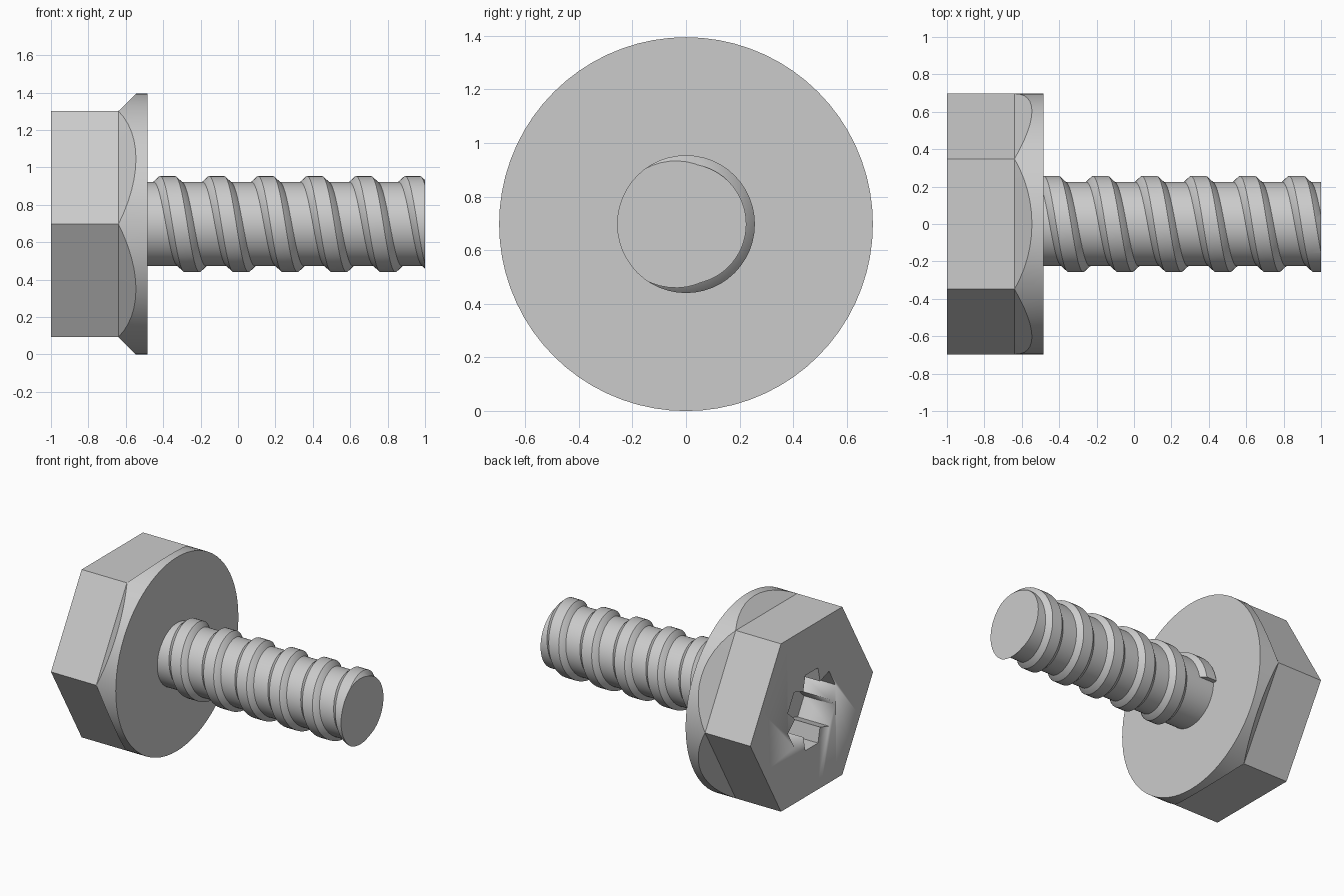
import bpy, bmesh
from math import sin, cos, pi, radians, floor

old = bpy.data.objects.get("Cube")
if old:
    bpy.data.objects.remove(old)

R = 0.697            # flange radius and hex corner radius
AXIS_Z = R
FLAT = R * cos(pi / 6)
SHAFT_R, THREAD_R, PITCH = 0.225, 0.257, 0.262
HEAD_X, HEX_X, FLANGE_X, TIP_X = -1.0, -0.64, -0.485, 1.0

steel = bpy.data.materials.new("grey steel")
steel.use_nodes = True
GREY = (0.6, 0.6, 0.6, 1)
steel.diffuse_color = GREY
steel.node_tree.nodes["Principled BSDF"].inputs["Base Color"].default_value = GREY


def point(x, r, a):
    """Point at radius r about the bolt axis; a runs from +y towards +z."""
    return (x, r * cos(a), AXIS_Z + r * sin(a))


def finish(name, bm, angle=25):
    bmesh.ops.remove_doubles(bm, verts=bm.verts, dist=1e-5)
    bmesh.ops.recalc_face_normals(bm, faces=bm.faces)
    mesh = bpy.data.meshes.new(name)
    bm.to_mesh(mesh)
    bm.free()
    mesh.materials.append(steel)
    ob = bpy.data.objects.new(name, mesh)
    bpy.context.collection.objects.link(ob)
    bpy.ops.object.select_all(action='DESELECT')
    ob.select_set(True)
    bpy.context.view_layer.objects.active = ob
    bpy.ops.object.shade_smooth_by_angle(angle=radians(angle))
    return ob


def loft(bm, rings, closed=True):
    """Skin rings of points with quads and cap both ends."""
    rows = [[bm.verts.new(p) for p in ring] for ring in rings]
    n = len(rows[0])
    for a, b in zip(rows, rows[1:]):
        for i in range(n):
            j = (i + 1) % n
            bm.faces.new((a[i], a[j], b[j], b[i]))
    bm.faces.new(rows[0])
    bm.faces.new(rows[-1])


# Hex head whose sides run out into a round flange through sloped planes
SEG = 72
rings = [[], [], [], []]
for i in range(SEG):
    a = 2 * pi * i / SEG
    off = (a % (pi / 3)) - pi / 6
    hex_r = FLAT / cos(off)
    rings[0].append(point(HEAD_X, hex_r, a))
    rings[1].append(point(HEX_X, hex_r, a))
    rings[2].append(point(HEX_X + R * cos(off) - FLAT + 0.001, R, a))
    rings[3].append(point(FLANGE_X, R, a))
bm = bmesh.new()
loft(bm, rings)
head = finish("hex_head", bm)

# Six-lobed drive recess
star = []
for k in range(6):
    mid = pi / 2 + k * pi / 3
    star += [(0.28, mid - 0.26), (0.28, mid + 0.26), (0.19, mid + pi / 6)]
bm = bmesh.new()
loft(bm, [[point(x, r, a) for r, a in star] for x in (HEAD_X - 0.1, HEAD_X + 0.25)])
cutter = finish("recess_cutter", bm)
cutter.hide_render = True
cutter.hide_set(True)
cut = head.modifiers.new("recess", 'BOOLEAN')
cut.operation = 'DIFFERENCE'
cut.solver = 'EXACT'
cut.object = cutter
bpy.context.view_layer.objects.active = head
head.select_set(True)
bpy.ops.object.modifier_apply(modifier="recess")
bpy.data.objects.remove(cutter)

# Plain shaft
bm = bmesh.new()
loft(bm, [[point(x, SHAFT_R, 2 * pi * i / 64) for i in range(64)]
          for x in (FLANGE_X - 0.02, TIP_X)])
finish("shaft", bm)

# Helical thread with a trapezoid section, trimmed flush at the tip
profile = [(-0.08, SHAFT_R - 0.01), (-0.075, SHAFT_R), (-0.04, THREAD_R),
           (0.04, THREAD_R), (0.075, SHAFT_R), (0.08, SHAFT_R - 0.01)]
STEPS = 48
bm = bmesh.new()
path = []
for i in range(-STEPS, STEPS * 6):
    a = 2 * pi * i / STEPS
    crest = -0.18 + PITCH * (i / STEPS - 0.6)
    path.append([point(-0.18 + PITCH * i / STEPS + dx, r, a) for dx, r in profile])
loft(bm, path)
for x, nx in ((FLANGE_X - 0.01, -1), (TIP_X, 1)):
    geom = bm.verts[:] + bm.edges[:] + bm.faces[:]
    cutset = bmesh.ops.bisect_plane(bm, geom=geom, plane_co=(x, 0, 0),
                                    plane_no=(nx, 0, 0), clear_outer=True)
    edges = [e for e in cutset["geom_cut"] if isinstance(e, bmesh.types.BMEdge)]
    bmesh.ops.holes_fill(bm, edges=edges, sides=0)
finish("thread", bm)
